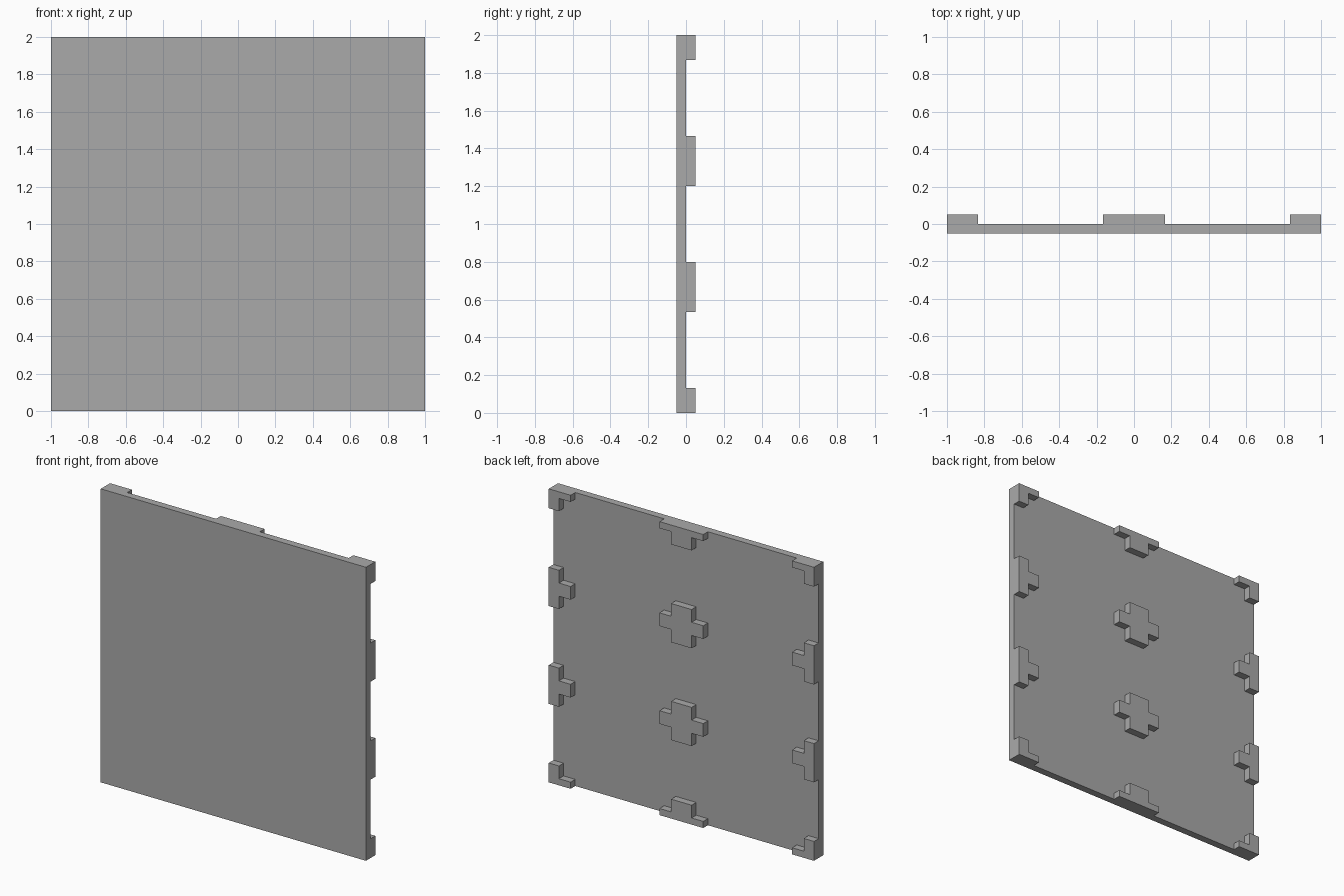
import bpy
import bmesh

# Remove the default object
cube = bpy.data.objects.get("Cube")
if cube:
    bpy.data.objects.remove(cube, do_unlink=True)

# Single grey finish
GREY = (0.4, 0.4, 0.4, 1.0)
grey = bpy.data.materials.new("plain_grey")
grey.use_nodes = True
grey.diffuse_color = GREY
grey.node_tree.nodes["Principled BSDF"].inputs["Base Color"].default_value = GREY


def extruded(name, outline, y0, y1):
    """Solid from an (x, z) outline extruded along y."""
    bm = bmesh.new()
    face = bm.faces.new([bm.verts.new((x, y0, z)) for x, z in outline])
    ret = bmesh.ops.extrude_face_region(bm, geom=[face])
    moved = [v for v in ret["geom"] if isinstance(v, bmesh.types.BMVert)]
    bmesh.ops.translate(bm, verts=moved, vec=(0, y1 - y0, 0))
    bmesh.ops.recalc_face_normals(bm, faces=bm.faces)
    mesh = bpy.data.meshes.new(name)
    bm.to_mesh(mesh)
    bm.free()
    mesh.materials.append(grey)
    obj = bpy.data.objects.new(name, mesh)
    bpy.context.collection.objects.link(obj)
    return obj


def clipped_cross(cx, cz):
    """Cross outline around (cx, cz), trimmed to the panel border."""
    w, h = 0.165, 0.132      # half reach of the arms
    a, b = 0.077, 0.045      # half thickness of the arms
    quarter = [(w, b), (a, b), (a, h)]
    pts = quarter + [(-x, z) for x, z in reversed(quarter)]
    pts += [(-x, -z) for x, z in pts]
    outline = []
    for x, z in pts:
        p = (min(max(cx + x, -1), 1), min(max(cz + z, 0), 2))
        if p not in outline:
            outline.append(p)
    # Drop points left in the middle of straight border runs
    n = len(outline)
    def is_corner(i):
        (x0, z0), (x1, z1), (x2, z2) = outline[i - 1], outline[i], outline[(i + 1) % n]
        return abs((x1 - x0) * (z2 - z1) - (z1 - z0) * (x2 - x1)) > 1e-7
    # Border corners are needed where a cross is cut by two sides
    return [p for i, p in enumerate(outline) if is_corner(i)]


# Flat panel
extruded("panel", [(-1, 0), (1, 0), (1, 2), (-1, 2)], -0.05, 0.0)

# Raised crosses on the back, cut off at the panel edges
for col, cx in enumerate((-1, 0, 1)):
    for row in range(4):
        extruded(f"back_cross_{col}_{row}", clipped_cross(cx, row * 2 / 3), 0.0, 0.05)
